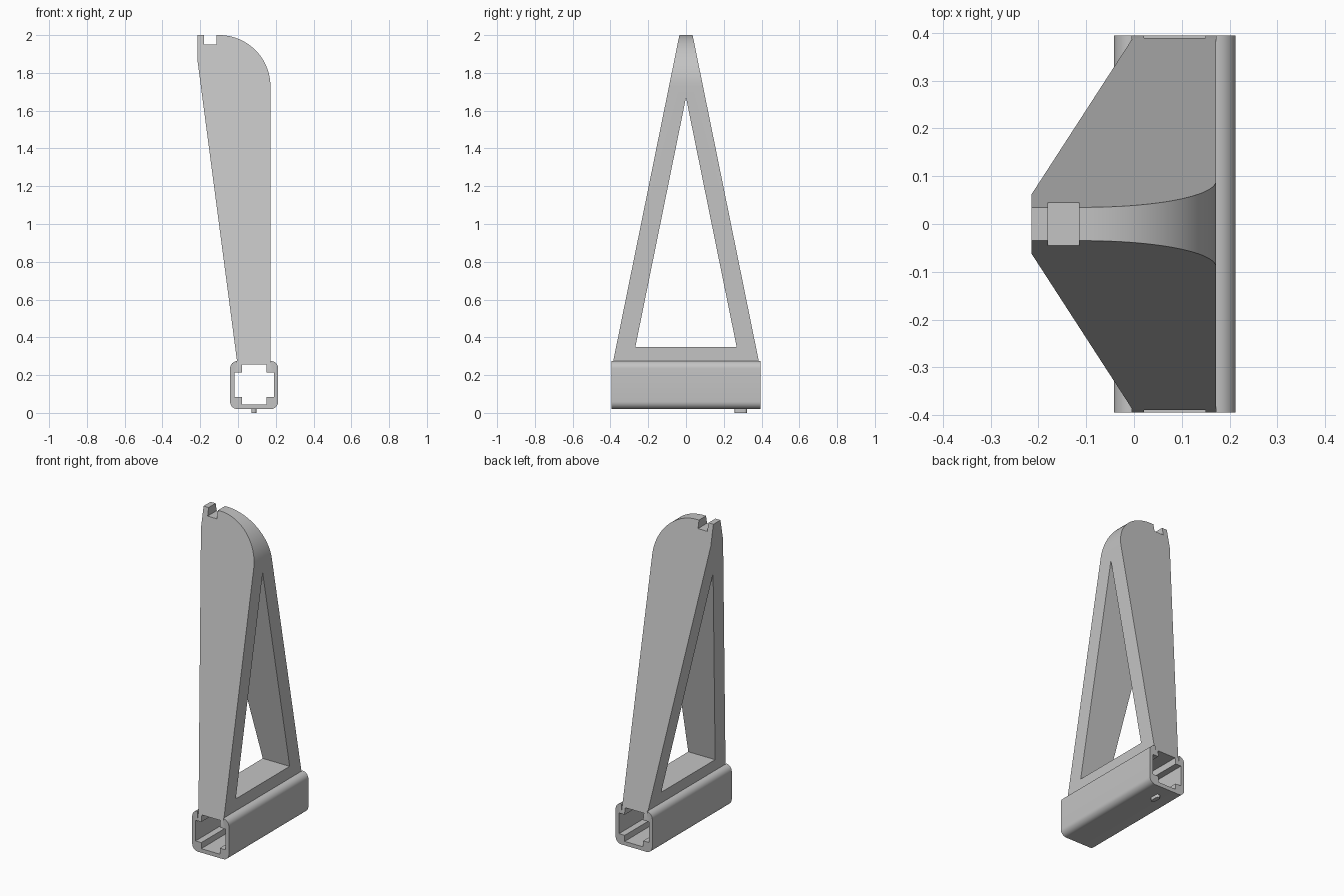
import bpy, bmesh, math
from mathutils import Vector

if "Cube" in bpy.data.objects:
    bpy.data.objects.remove(bpy.data.objects["Cube"], do_unlink=True)

grey = bpy.data.materials.new("plain grey")
grey.use_nodes = True
colour = (0.55, 0.55, 0.55, 1)
grey.diffuse_color = colour
grey.node_tree.nodes["Principled BSDF"].inputs["Base Color"].default_value = colour


def prism(name, outline, axis, start, end):
    """Extrude a flat outline along one axis; outline holds the other two axes in order."""
    def place(a, b, d):
        return {"x": (d, a, b), "y": (a, d, b), "z": (a, b, d)}[axis]
    bm = bmesh.new()
    face = bm.faces.new([bm.verts.new(place(a, b, start)) for a, b in outline])
    moved = bmesh.ops.extrude_face_region(bm, geom=[face])["geom"]
    bmesh.ops.translate(bm, verts=[v for v in moved if isinstance(v, bmesh.types.BMVert)],
                        vec=Vector(place(0, 0, end - start)))
    bmesh.ops.recalc_face_normals(bm, faces=bm.faces)
    mesh = bpy.data.meshes.new(name)
    bm.to_mesh(mesh)
    bm.free()
    mesh.materials.append(grey)
    obj = bpy.data.objects.new(name, mesh)
    bpy.context.collection.objects.link(obj)
    return obj


def arc(cx, cy, r, a0, a1, steps):
    angles = [math.radians(a0 + (a1 - a0) * i / steps) for i in range(steps + 1)]
    return [(cx + r * math.cos(a), cy + r * math.sin(a)) for a in angles]


def rounded_box(x0, x1, z0, z1, r, steps):
    corners = [(x1 - r, z1 - r), (x0 + r, z1 - r), (x0 + r, z0 + r), (x1 - r, z0 + r)]
    return [p for i, (cx, cz) in enumerate(corners)
            for p in arc(cx, cz, r, 90 * i, 90 * i + 90, steps)]


def combine(obj, cutter, operation):
    """Apply a boolean and discard the cutter."""
    cutter.hide_render = True
    mod = obj.modifiers.new("shape", "BOOLEAN")
    mod.operation, mod.object, mod.solver = operation, cutter, "EXACT"
    bpy.context.view_layer.objects.active = obj
    bpy.ops.object.modifier_apply(modifier=mod.name)
    bpy.data.objects.remove(cutter, do_unlink=True)


def half_width(z):
    """Half width of the tapering frame at a height."""
    return 0.035 + (2.0 - z) * 0.203


# Upright frame: notched, round-shouldered blade narrowed to an A shape
base, top = 0.265, 2.0
blade = [(-0.004, base), (0.172, base)] + arc(-0.1, 1.728, 0.272, 0, 90, 24)
blade += [(-0.115, top), (-0.115, 1.95), (-0.18, 1.95), (-0.18, top), (-0.215, top), (-0.215, 1.87)]
frame = prism("upright_frame", blade, "y", -0.5, 0.5)
lo, hi = half_width(0.1), half_width(2.1)
combine(frame, prism("taper", [(-lo, 0.1), (lo, 0.1), (hi, 2.1), (-hi, 2.1)], "x", -1, 1), "INTERSECT")
combine(frame, prism("window", [(-0.268, 0.35), (0.268, 0.35), (0, 1.67)], "x", -1, 1), "DIFFERENCE")

# Base sleeve: rounded square tube with a cross-shaped channel
sleeve = prism("base_sleeve", rounded_box(-0.042, 0.213, 0.02, 0.275, 0.04, 8), "y", -0.395, 0.395)
xa, xb, xc, xd = -0.019, 0.021, 0.15, 0.19
za, zb, zc, zd = 0.045, 0.083, 0.213, 0.255
cross = [(xb, za), (xc, za), (xc, zb), (xd, zb), (xd, zc), (xc, zc),
         (xc, zd), (xb, zd), (xb, zc), (xa, zc), (xa, zb), (xb, zb)]
combine(sleeve, prism("channel", cross, "y", -1, 1), "DIFFERENCE")

# Sleeve ends trimmed flush with the sloping frame sides
for s in (-1, 1):
    wedge = [(s * half_width(0.2), 0.2), (s * 0.6, 0.2), (s * 0.6, 0.32), (s * half_width(0.32), 0.32)]
    combine(sleeve, prism("trim", wedge, "x", -0.004, 0.172), "DIFFERENCE")

# Small locating peg under the sleeve
peg = prism("locating_peg", rounded_box(0.071, 0.097, 0.258, 0.322, 0.012, 5), "z", 0, 0.03)

# Smooth the curved parts, keep edges crisp
bpy.ops.object.select_all(action="DESELECT")
for obj in (frame, sleeve, peg):
    obj.select_set(True)
bpy.context.view_layer.objects.active = frame
bpy.ops.object.shade_smooth_by_angle(angle=math.radians(30))
